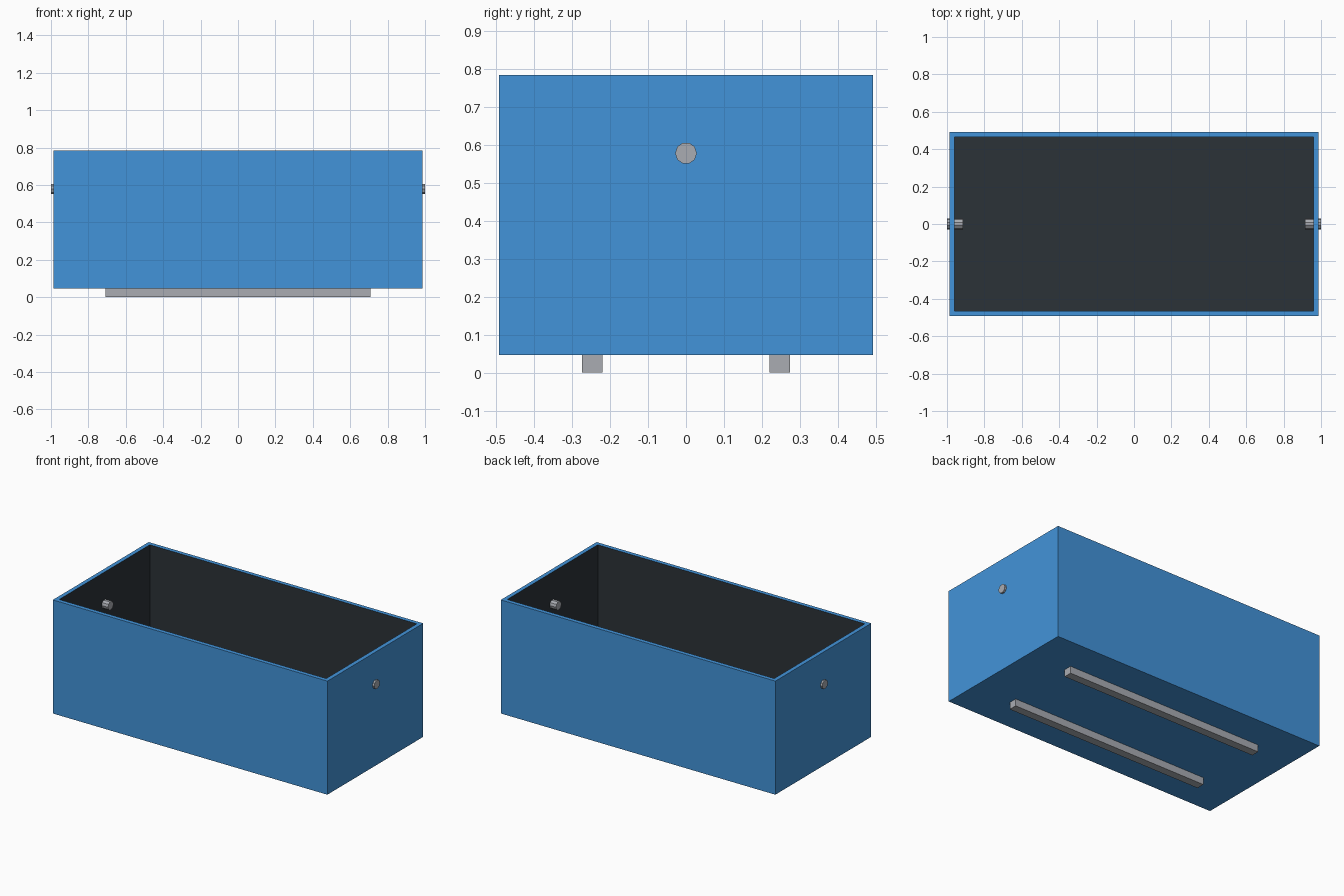
import bpy, bmesh, math

if "Cube" in bpy.data.objects:
    bpy.data.objects.remove(bpy.data.objects["Cube"])

def material(name, rgb):
    m = bpy.data.materials.new(name)
    m.diffuse_color = (*rgb, 1)
    return m

def box(name, size, loc, mat):
    bpy.ops.mesh.primitive_cube_add(size=1, location=loc)
    ob = bpy.context.object
    ob.name = name
    ob.scale = size
    bpy.ops.object.transform_apply(location=False, rotation=False, scale=True)
    ob.data.materials.append(mat)
    return ob

def open_box(name, size, loc, wall, depth, outer, inner):
    """Box hollowed from the top; cavity faces take the inner material."""
    ob = box(name, size, loc, outer)
    ob.data.materials.append(inner)
    bm = bmesh.new()
    bm.from_mesh(ob.data)
    top = max(bm.faces, key=lambda f: f.calc_center_median().z)
    bmesh.ops.inset_region(bm, faces=[top], thickness=wall, use_even_offset=True)
    floor = bmesh.ops.extrude_discrete_faces(bm, faces=[top])["faces"][0]
    bmesh.ops.translate(bm, vec=(0, 0, -depth), verts=floor.verts)
    floor.material_index = 1
    for e in floor.edges:
        for f in e.link_faces:
            f.material_index = 1
    bm.to_mesh(ob.data)
    bm.free()
    return ob

blue = material("blue_paint", (0.045, 0.235, 0.52))
blue.diffuse_color = (0.055, 0.294, 0.698, 1)
dark = material("dark_lining", (0.0245, 0.0315, 0.039))
steel = material("grey_steel", (0.40, 0.416, 0.45))

# Open-topped body with a dark cavity
open_box("tub_body", (1.974, 0.984, 0.738), (0, 0, 0.415), 0.027, 0.71, blue, dark)

# Runners under the floor
for side, s in (("front", -1), ("back", 1)):
    box(side + "_runner", (1.418, 0.053, 0.046), (0, s * 0.247, 0.023), steel)

# Pivot pins through the end walls
for side, s in (("left", -1), ("right", 1)):
    bpy.ops.mesh.primitive_cylinder_add(
        vertices=10, radius=0.0285, depth=0.085,
        location=(s * 0.9575, 0, 0.578), rotation=(0, math.pi / 2, 0))
    pin = bpy.context.object
    pin.name = side + "_pivot_pin"
    pin.data.materials.append(steel)

for m in bpy.data.materials:
    if m.users and not m.is_grease_pencil:
        m.use_nodes = True
        m.node_tree.nodes["Principled BSDF"].inputs["Base Color"].default_value = m.diffuse_color
